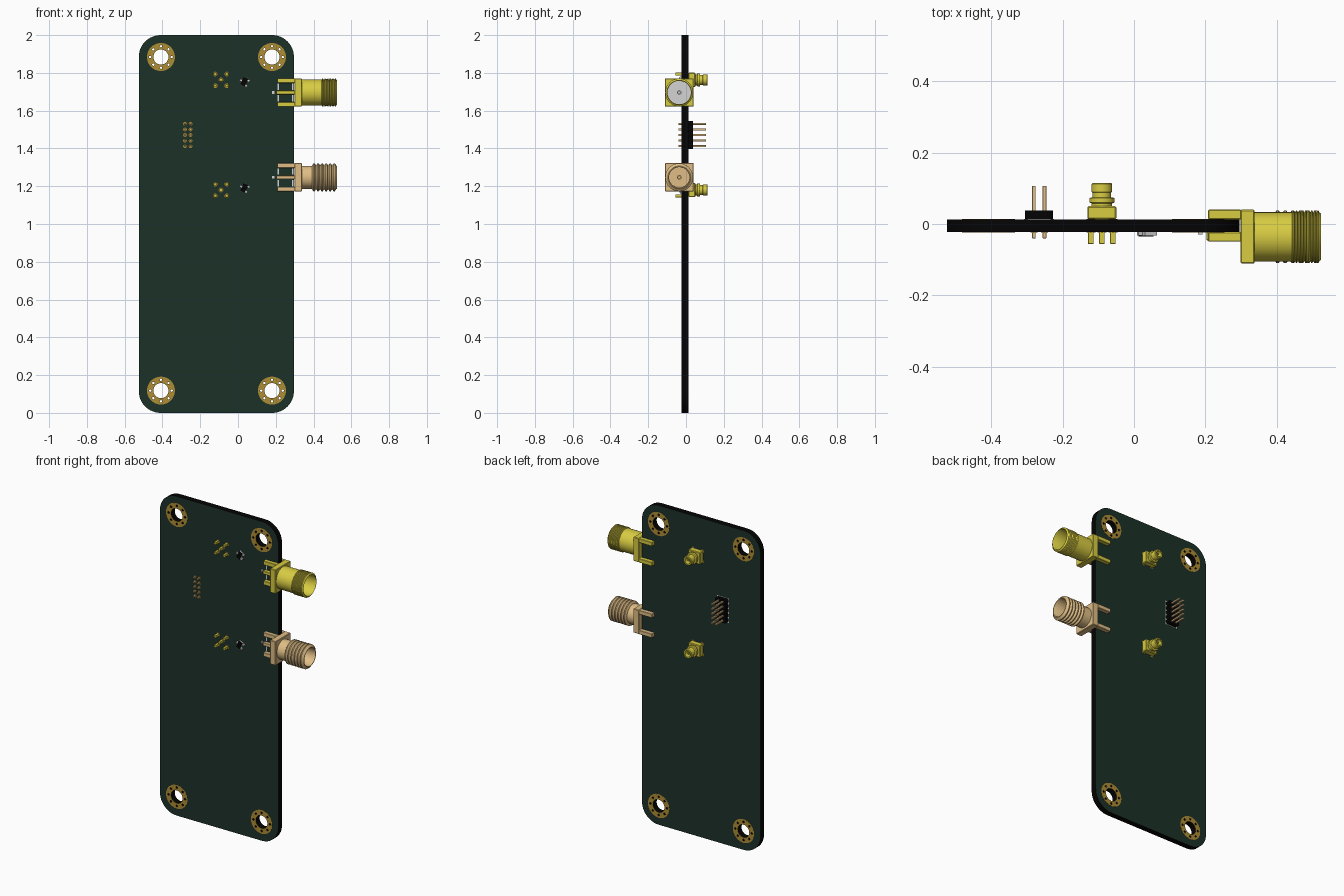
import bpy, bmesh, math
from mathutils import Matrix

cube = bpy.data.objects.get("Cube")
if cube:
    bpy.data.objects.remove(cube, do_unlink=True)


def material(name, rgb):
    lin = [((c / 255 + 0.055) / 1.055) ** 2.4 if c > 10 else c / 255 / 12.92 for c in rgb] + [1.0]
    m = bpy.data.materials.new(name)
    m.use_nodes = True
    m.diffuse_color = lin
    m.node_tree.nodes["Principled BSDF"].inputs["Base Color"].default_value = lin
    return m


GREEN = material("dark green board", (28, 49, 40))
BLACK = material("black plastic", (4, 4, 4))
GOLD = material("gold pad", (174, 140, 52))
YELLOW = material("yellow brass", (216, 204, 66))
TAN = material("tan bronze", (224, 190, 134))
GREY = material("light grey", (212, 212, 212))

FRONT, BACK = -0.023, 0.013          # board faces along y
PAD = 0.0008                         # pad thickness


def add_object(name, mesh, mats, smooth=True):
    for m in mats:
        mesh.materials.append(m)
    if smooth:
        mesh.shade_smooth()
        mesh.set_sharp_from_angle(angle=math.radians(35))
    ob = bpy.data.objects.new(name, mesh)
    bpy.context.collection.objects.link(ob)
    return ob


def mesh_from(bm, name):
    bmesh.ops.remove_doubles(bm, verts=bm.verts, dist=1e-5)
    bmesh.ops.recalc_face_normals(bm, faces=bm.faces)
    me = bpy.data.meshes.new(name)
    bm.to_mesh(me)
    bm.free()
    return me


def boxes(name, spans, mat, bevel=0.0):
    """One object made of boxes given as (x0, x1, y0, y1, z0, z1)."""
    bm = bmesh.new()
    for x0, x1, y0, y1, z0, z1 in spans:
        mx = Matrix.Translation(((x0 + x1) / 2, (y0 + y1) / 2, (z0 + z1) / 2)) \
            @ Matrix.Diagonal((x1 - x0, y1 - y0, z1 - z0, 1))
        bmesh.ops.create_cube(bm, size=1, matrix=mx)
    if bevel:
        bmesh.ops.bevel(bm, geom=bm.edges[:], offset=bevel, segments=1, affect='EDGES')
    return add_object(name, mesh_from(bm, name), [mat], smooth=False)


def lathe(name, profile, centre, axis, mat, sides=40):
    """Turn (distance along axis, radius) points around the X or Y axis."""
    bm = bmesh.new()
    rings = []
    for h, r in profile:
        ring = []
        for i in range(sides):
            a = math.tau * i / sides
            u, v = r * math.cos(a), r * math.sin(a)
            p = (h, u, v) if axis == 'X' else (u, h, v)
            ring.append(bm.verts.new([p[k] + centre[k] for k in range(3)]))
        rings.append(ring)
    for a, b in zip(rings, rings[1:]):
        for i in range(sides):
            j = (i + 1) % sides
            bm.faces.new((a[i], a[j], b[j], b[i]))
    return add_object(name, mesh_from(bm, name), [mat])


def circle(cx, cz, r, n=32):
    return [(cx + r * math.cos(math.tau * i / n), cz + r * math.sin(math.tau * i / n)) for i in range(n)]


def slab(name, loops, y0, y1, mats):
    """Flat plate in x-z from an outline and its holes; the last material goes on the rim."""
    cu = bpy.data.curves.new(name + "_outline", 'CURVE')
    cu.dimensions, cu.fill_mode, cu.extrude = '2D', 'BOTH', (y1 - y0) / 2
    for loop in loops:
        sp = cu.splines.new('POLY')
        sp.points.add(len(loop) - 1)
        for p, (x, z) in zip(sp.points, loop):
            p.co = (x, z, 0, 1)
        sp.use_cyclic_u = True
    tmp = bpy.data.objects.new(name + "_outline", cu)
    bpy.context.collection.objects.link(tmp)
    dg = bpy.context.evaluated_depsgraph_get()
    raw = bpy.data.meshes.new_from_object(tmp.evaluated_get(dg))
    bm = bmesh.new()
    bm.from_mesh(raw)
    bpy.data.objects.remove(tmp, do_unlink=True)
    bpy.data.curves.remove(cu)
    bpy.data.meshes.remove(raw)
    bm.transform(Matrix.Translation((0, (y0 + y1) / 2, 0)) @ Matrix.Rotation(math.pi / 2, 4, 'X'))
    ob = add_object(name, mesh_from(bm, name), mats, smooth=False)
    for f in ob.data.polygons:
        f.material_index = 0 if abs(f.normal.y) > 0.5 else len(mats) - 1


# Board with rounded corners, mounting holes and small vias
X0, X1, R = -0.525, 0.296, 0.115
outline = []
for k, (cx, cz) in enumerate([(X1 - R, 2 - R), (X0 + R, 2 - R), (X0 + R, R), (X1 - R, R)]):
    for i in range(13):
        a = math.pi / 2 * (k + i / 12)
        outline.append((cx + R * math.cos(a), cz + R * math.sin(a)))
mounts = [(x, z) for x in (-0.408, 0.18) for z in (0.118, 1.884)]


def mount_holes(x, z):
    return [circle(x, z, 0.04)] + [circle(vx, vz, 0.0065, 10) for vx, vz in circle(x, z, 0.057, 8)]


holes = [h for m in mounts for h in mount_holes(*m)]
slab("circuit_board", [outline] + holes, FRONT, BACK, [GREEN, BLACK])

# Gold mounting rings on both faces
for n, (x, z) in enumerate(mounts):
    loops = [circle(x, z, 0.074, 40)] + mount_holes(x, z)
    slab(f"mount_ring_front_{n}", loops, FRONT - PAD, FRONT, [GOLD])
    slab(f"mount_ring_back_{n}", loops, BACK, BACK + PAD, [GOLD])


# Edge coaxial connectors
def thread(x0, x1, pitch, low, high):
    n = round((x1 - x0) / pitch)
    step = (x1 - x0) / n
    pts = []
    for i in range(n):
        a = x0 + i * step
        pts += [(a, low), (a + step * 0.35, high), (a + step * 0.65, high)]
    return pts + [(x1, low)]


def edge_connector(label, zc, mat, core, neck, neck_end, pitch, low, bore):
    c = (0, -0.036, zc)
    boxes(label + "_flange", [(0.299, 0.338, -0.111, 0.04, zc - 0.075, zc + 0.075)], mat, 0.003)
    legs = []
    for s in (-1, 1):
        z0, z1 = sorted((zc + s * 0.05, zc + s * 0.075))
        legs += [(0.208, 0.301, -0.049, FRONT, z0, z1), (0.208, 0.301, BACK, 0.04, z0, z1)]
    boxes(label + "_legs", legs, mat, 0.002)
    boxes(label + "_centre_pin", [(0.203, 0.301, -0.046, FRONT, zc - 0.01, zc + 0.01)], mat, 0.002)
    boxes(label + "_pin_tip", [(0.18, 0.192, -0.03, FRONT, zc - 0.007, zc + 0.007)], GREY)
    # White footprint marks between the legs
    marks = [(x, x + 0.008, FRONT - 0.002, FRONT, zc + a, zc + a + 0.034)
             for x in (0.21, 0.287) for a in (-0.048, 0.014)]
    boxes(label + "_marks", marks, GREY)
    barrel = [(0.33, 0), (0.33, neck), (neck_end, neck)]
    barrel += thread(neck_end, 0.52, pitch, low, 0.074)
    barrel += [(0.524, low - 0.003), (0.524, bore + 0.002), (0.521, bore), (0.385, bore), (0.385, 0)]
    lathe(label + "_barrel", barrel, c, 'X', mat, 48)
    lathe(label + "_insulator", [(0.384, 0), (0.384, bore), (0.395, bore), (0.395, 0)], c, 'X', core)
    lathe(label + "_contact", [(0.39, 0), (0.39, 0.012), (0.43, 0.012), (0.43, 0.006), (0.4, 0.006), (0.4, 0)],
          c, 'X', core, 16)


edge_connector("upper_edge_connector", 1.696, YELLOW, GREY, 0.069, 0.443, 0.0085, 0.068, 0.062)
edge_connector("lower_edge_connector", 1.247, TAN, TAN, 0.061, 0.392, 0.021, 0.063, 0.054)


def pads(name, points, r):
    for side, y0, y1 in (("front", FRONT - PAD, FRONT), ("back", BACK, BACK + PAD)):
        slab(f"{name}_{side}", [circle(x, z, r, 16) for x, z in points], y0, y1, [GOLD])


# Small coaxial sockets on the back, with five pins through the board
for label, zc in (("upper_socket", 1.763), ("lower_socket", 1.18)):
    xc, h = -0.09, 0.038
    boxes(label + "_base", [(xc - 0.041, xc + 0.041, BACK, 0.05, zc - h, zc + h)], YELLOW, 0.004)
    pts = [(xc, zc)] + [(xc + sx * 0.031, zc + sz * 0.031) for sx in (-1, 1) for sz in (-1, 1)]
    w = 0.0078
    boxes(label + "_pins", [(x - w, x + w, -0.056, BACK, z - w, z + w) for x, z in pts], YELLOW, 0.001)
    pads(label + "_pads", pts, 0.0125)
    lathe(label + "_barrel",
          [(0.045, 0), (0.045, 0.029), (0.058, 0.029), (0.06, 0.035), (0.073, 0.035), (0.075, 0.026),
           (0.088, 0.026), (0.09, 0.029), (0.112, 0.029), (0.115, 0.026), (0.115, 0.018), (0.085, 0.018),
           (0.085, 0.005), (0.105, 0.005), (0.105, 0)], (xc, 0, zc), 'Y', YELLOW, 28)

# Two by five pin header on the back, with a white outline on the board
PITCH, HX, HZ = 0.0295, -0.266, 1.471
rows = [HZ + (i - 2) * PITCH for i in range(5)]
side = []
for z in rows:
    side += [(0.031, z - 0.0147), (0.039, z - 0.007), (0.039, z + 0.007), (0.031, z + 0.0147)]
side = [p for i, p in enumerate(side) if i == 0 or abs(p[1] - side[i - 1][1]) > 0.001]
body = [(HX + x, z) for x, z in side] + [(HX - x, z) for x, z in reversed(side)]
slab("header_body", [body], BACK, 0.038, [BLACK])
boxes("header_outline", [(HX - 0.042, HX + 0.042, BACK, BACK + 0.001, HZ - 0.077, HZ + 0.077)], GREY)
pin_points = [(HX + s * PITCH / 2, z) for s in (-1, 1) for z in rows]
w = 0.0052
boxes("header_pins", [(x - w, x + w, -0.04, 0.107, z - w, z + w) for x, z in pin_points], TAN, 0.001)
pads("header_pads", pin_points, 0.0098)

# Tiny three-lead chips on the front
for label, zc in (("upper_chip", 1.753), ("lower_chip", 1.191)):
    leads = [(-0.025, -0.01, -0.032, FRONT, -0.006, 0.006),
             (0.01, 0.025, -0.032, FRONT, 0.009, 0.021),
             (0.01, 0.025, -0.032, FRONT, -0.021, -0.009)]
    parts = [boxes(label + "_face", [(-0.013, 0.013, -0.035, -0.032, -0.022, 0.022)], BLACK),
             boxes(label + "_body", [(-0.013, 0.013, -0.032, FRONT, -0.024, 0.024)], GREY),
             boxes(label + "_leads", leads, GREY)]
    for ob in parts:
        ob.data.transform(Matrix.Translation((0.033, 0, zc)) @ Matrix.Rotation(math.radians(25), 4, 'Y'))
